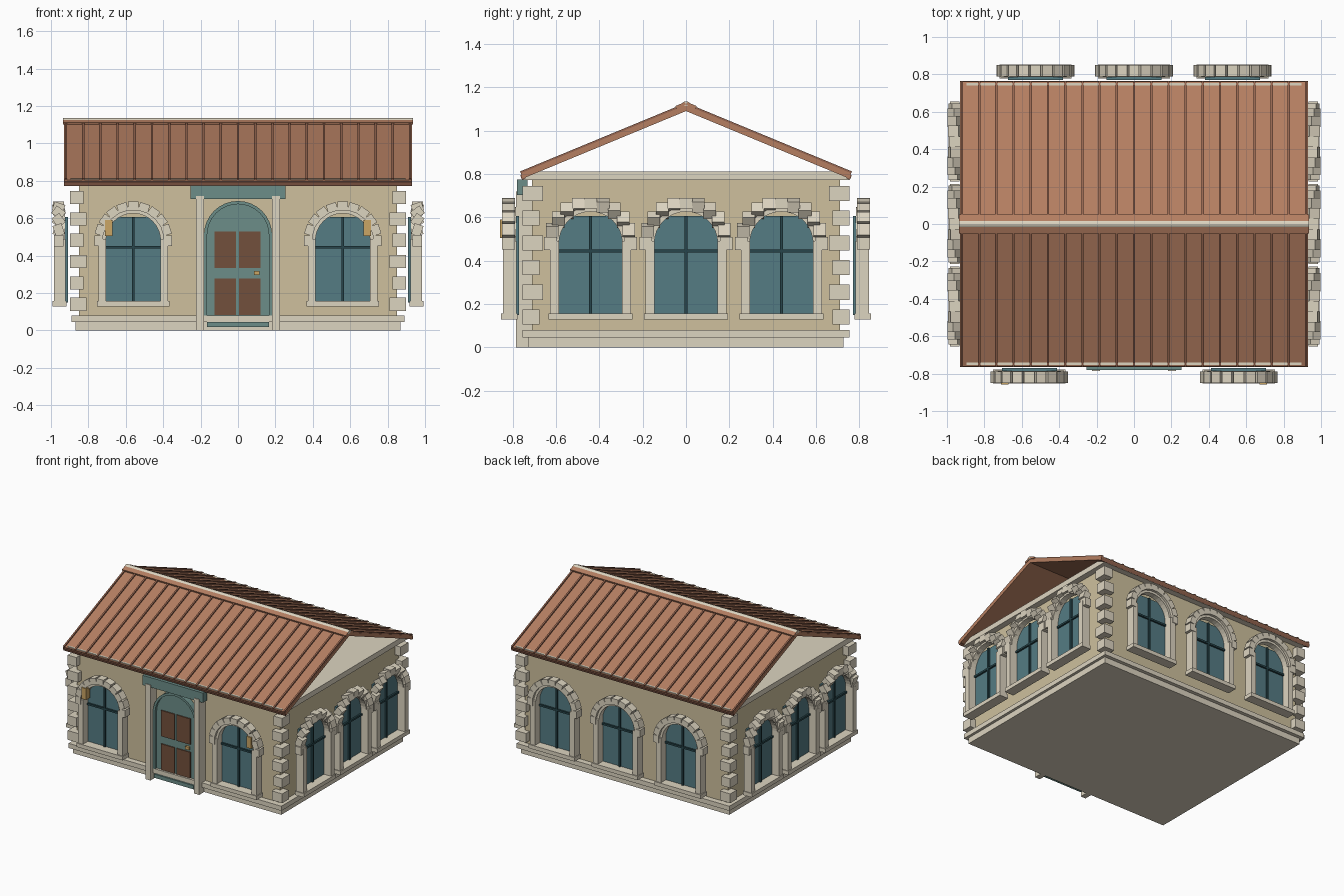
import bpy, bmesh
from math import pi, sin, cos, atan2, hypot
from mathutils import Matrix, Vector

if "Cube" in bpy.data.objects:
    bpy.data.objects.remove(bpy.data.objects["Cube"])


def material(name, r, g, b):
    m = bpy.data.materials.new(name)
    m.diffuse_color = (r, g, b, 1)
    m.use_nodes = True
    m.node_tree.nodes["Principled BSDF"].inputs["Base Color"].default_value = m.diffuse_color
    return m


WALL = material("sandstone", .62, .53, .34)
TRIM = material("cream_stone", .72, .66, .53)
GLASS = material("teal_glass", .09, .20, .23)
BAR = material("dark_bar", .02, .06, .07)
ROOF = material("terracotta", .46, .21, .12)
SEAM = material("roof_seam", .30, .13, .08)
WOOD = material("brown_wood", .17, .08, .045)
TEAL = material("teal_paint", .15, .27, .25)
GOLD = material("brass", .60, .38, .13)


def finish(name, bm, mat, matrix=Matrix()):
    bmesh.ops.recalc_face_normals(bm, faces=bm.faces)
    me = bpy.data.meshes.new(name)
    bm.transform(matrix)
    bm.to_mesh(me)
    bm.free()
    me.materials.append(mat)
    ob = bpy.data.objects.new(name, me)
    bpy.context.collection.objects.link(ob)
    return ob


def add_box(bm, lo, hi, matrix=Matrix()):
    size = [b - a for a, b in zip(lo, hi)]
    mid = [(a + b) / 2 for a, b in zip(lo, hi)]
    m = matrix @ Matrix.Translation(mid) @ Matrix.Diagonal((*size, 1))
    bmesh.ops.create_cube(bm, size=1, matrix=m)


def boxes(name, items, mat, matrix=Matrix()):
    bm = bmesh.new()
    for lo, hi in items:
        add_box(bm, lo, hi, matrix)
    return finish(name, bm, mat)


def prism(name, outline, y0, y1, mat, matrix=Matrix()):
    """Extrude an (x, z) outline from y0 to y1."""
    bm = bmesh.new()
    f = bm.faces.new([bm.verts.new((x, y0, z)) for x, z in outline])
    new = bmesh.ops.extrude_face_region(bm, geom=[f])["geom"]
    bmesh.ops.translate(bm, vec=(0, y1 - y0, 0),
                        verts=[v for v in new if isinstance(v, bmesh.types.BMVert)])
    return finish(name, bm, mat, matrix)


def arc(r, zc, n=16, rev=False):
    pts = [(r * cos(pi * i / n), zc + r * sin(pi * i / n)) for i in range(n + 1)]
    return pts[::-1] if rev else pts


# Body: stepped plinth, walls, ceiling slab (the gables stay open)
boxes("plinth", [((-.87, -.726, 0), (.87, .726, .045)),
                 ((-.89, -.753, .045), (.89, .753, .08))], TRIM)
boxes("walls", [((-.85, -.71, .08), (.85, .71, .775))], WALL)
boxes("ceiling_slab", [((-.895, -.755, .772), (.895, .755, .812))], TRIM)

# Corner quoins, alternating length
quoins = []
for sx in (-1, 1):
    for sy in (-1, 1):
        for i in range(6):
            z, k = .14 + .114 * i, .015 * (i % 2)
            xs = sorted((sx * (.81 + k), sx * .897))
            ys = sorted((sy * (.675 - k), sy * .753))
            quoins.append(((xs[0], ys[0], z - .035), (xs[1], ys[1], z + .035)))
boxes("corner_quoins", quoins, TRIM)

# Roof: two sloping panels with standing seams and eave fascia
APEX, EAVE_Y, EAVE_Z = 1.118, .762, .803
slope = atan2(APEX - EAVE_Z, EAVE_Y)
length = hypot(EAVE_Y, APEX - EAVE_Z)
for label, turn in (("front", 0), ("back", pi)):
    m = (Matrix.Rotation(turn, 4, 'Z') @ Matrix.Translation((0, 0, APEX))
         @ Matrix.Rotation(slope, 4, 'X'))
    boxes(label + "_roof_panel", [((-.93, -length, -.026), (.93, .0, 0))], ROOF, m)
    boxes(label + "_roof_seams", [((.092 * i - .006, -length, -.002),
                                   (.092 * i + .006, -.03, .009))
                                  for i in range(-10, 11)], SEAM, m)
    boxes(label + "_eave_fascia", [((-.93, -length - .006, -.03),
                                    (.93, -length + .012, -.008))], SEAM, m)
    boxes(label + "_ridge_flashing", [((-.935, -.048, 0), (.935, 0, .014))], ROOF, m)
prism("ridge_cap", arc(.022, 1.113, 8), -.935, .935, TRIM, Matrix.Rotation(pi / 2, 4, 'Z'))


def window(name, turn, u, wall):
    """Arched window; local frame faces -y, u is the offset along the wall."""
    m = Matrix.Rotation(turn, 4, 'Z') @ Matrix.Translation((u, -wall, 0))
    zc = .48
    boxes(name + "_glass", [((-.147, -.075, .15), (.147, -.06, .607))], GLASS, m)
    boxes(name + "_glazing_bars", [((-.007, -.088, .155), (.007, -.07, .607)),
                                   ((-.147, -.088, .437), (.147, -.07, .451))], BAR, m)
    boxes(name + "_jambs", [((s * .166 - .021, -.135, .155), (s * .166 + .021, -.072, .49))
                            for s in (-1, 1)], TRIM, m)
    boxes(name + "_sill", [((-.193, -.143, .128), (.193, -.068, .157))], TRIM, m)
    prism(name + "_inner_arch", arc(.168, zc) + arc(.146, zc, rev=True),
          -.12, -.075, TRIM, m)
    # every voussoir tilts about the world y axis, so side arches are stepped
    side = abs(sin(turn)) > .5
    size = (.06, .058, .05) if side else (.055, .06, .046)
    bm = bmesh.new()
    n = 11
    for i in range(n):
        a = -pi / 2 + pi * i / (n - 1)
        pos = m @ Vector((.185 * sin(a), -.109, zc + .185 * cos(a)))
        h = [s / 2 for s in size]
        tilt = -a if abs(turn - pi) < .1 else a
        add_box(bm, [-v for v in h], h,
                Matrix.Translation(pos) @ Matrix.Rotation(tilt, 4, 'Y'))
    finish(name + "_voussoirs", bm, TRIM)


for i, u in enumerate((-.56, .56)):
    window(f"front_window_{i + 1}", 0, u, .71)
for i, u in enumerate((-.527, 0, .527)):
    window(f"back_window_{i + 1}", pi, u, .71)
for i, u in enumerate((-.44, 0, .44)):
    window(f"right_window_{i + 1}", pi / 2, u, .85)
    window(f"left_window_{i + 1}", -pi / 2, u, .85)

# Wall lanterns beside the front windows
for s in (-1, 1):
    boxes("lantern", [((s * .69 - .02, -.857, .505), (s * .69 + .02, -.81, .59))], GOLD)

# Entrance: posts, blank sign board, arched door, step
boxes("door_posts", [((s * .204 - .021, -.785, 0), (s * .204 + .021, -.71, .72))
                     for s in (-1, 1)], TRIM)
boxes("sign_board", [((-.253, -.78, .702), (.253, -.73, .775))], TEAL)
prism("door_leaf", [(-.165, .08), (.165, .08)] + arc(.165, .51), -.735, -.705, TEAL)
prism("door_arch", [(.182, .08)] + arc(.182, .51) + [(-.182, .08), (-.165, .08)]
      + arc(.165, .51, rev=True) + [(.165, .08)], -.755, -.705, TEAL)
boxes("door_step", [((-.165, -.765, .018), (.165, -.72, .046))], TEAL)
boxes("door_panels", [((x, -.743, z), (x + .115, -.73, z + .195))
                      for x in (-.125, .005) for z in (.082, .335)], WOOD)
boxes("door_handle", [((.085, -.752, .295), (.115, -.73, .318))], GOLD)
